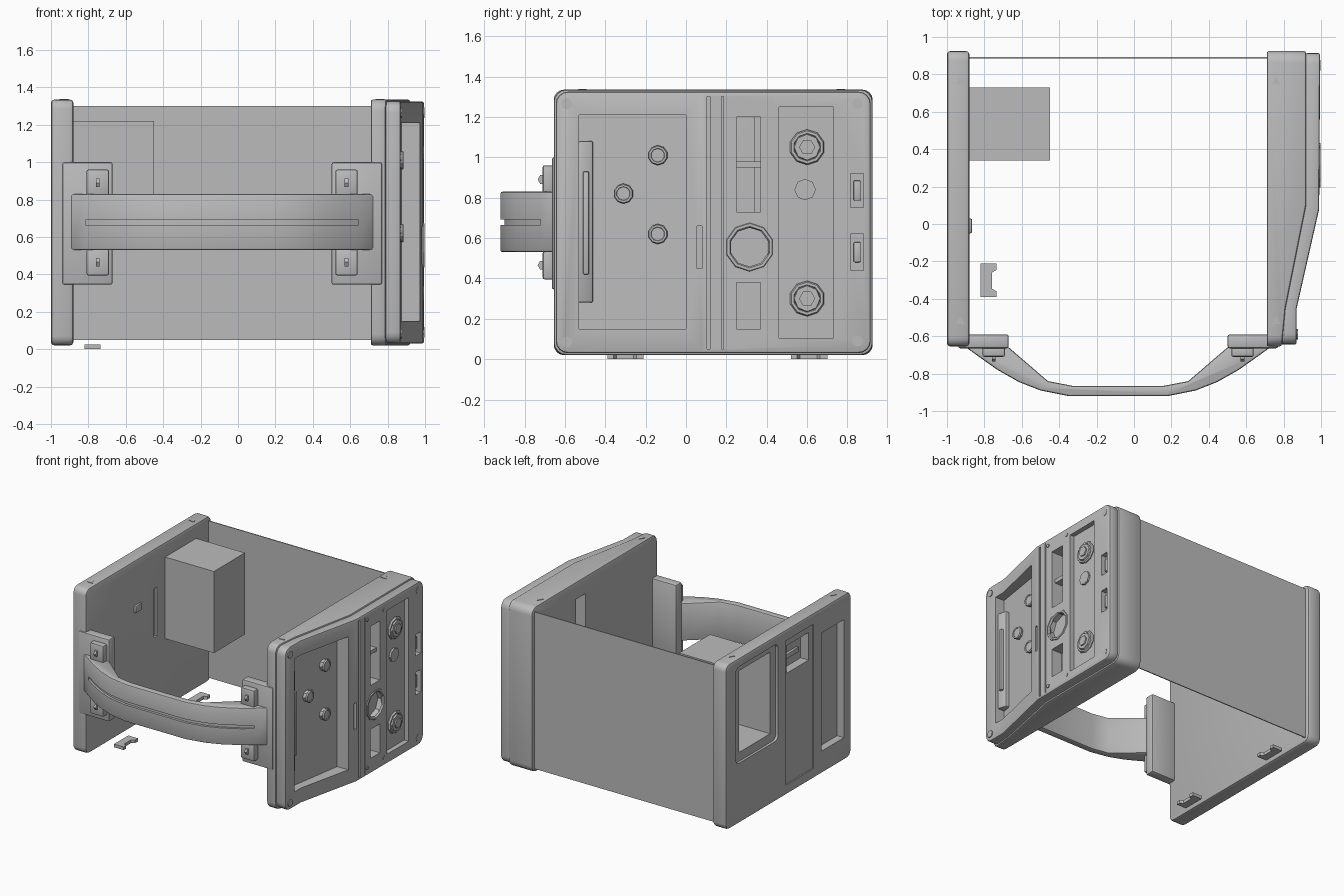
import bpy, bmesh, math
from mathutils import Matrix

cube = bpy.data.objects.get("Cube")
if cube:
    bpy.data.objects.remove(cube, do_unlink=True)

grey = bpy.data.materials.new("plain_grey")
grey.use_nodes = True
grey.diffuse_color = (0.5, 0.5, 0.5, 1)
grey.node_tree.nodes["Principled BSDF"].inputs["Base Color"].default_value = (0.5, 0.5, 0.5, 1)


def finish(name, bm):
    bmesh.ops.recalc_face_normals(bm, faces=bm.faces)
    mesh = bpy.data.meshes.new(name)
    bm.to_mesh(mesh)
    bm.free()
    mesh.materials.append(grey)
    obj = bpy.data.objects.new(name, mesh)
    bpy.context.collection.objects.link(obj)
    return obj


def select(obj):
    bpy.ops.object.select_all(action="DESELECT")
    obj.select_set(True)
    bpy.context.view_layer.objects.active = obj


def prism(name, outline, z0, z1, corner=0, bevel=0):
    """Extrude an xy outline upward; corner rounds the edges running along x."""
    bm = bmesh.new()
    face = bm.faces.new([bm.verts.new((x, y, z0)) for x, y in outline])
    ext = bmesh.ops.extrude_face_region(bm, geom=[face])
    top = [v for v in ext["geom"] if isinstance(v, bmesh.types.BMVert)]
    bmesh.ops.translate(bm, verts=top, vec=(0, 0, z1 - z0))
    if corner:
        edges = [e for e in bm.edges
                 if abs((e.verts[0].co - e.verts[1].co).normalized().x) > 0.99]
        bmesh.ops.bevel(bm, geom=edges, offset=corner, segments=4,
                        profile=0.5, affect="EDGES")
    obj = finish(name, bm)
    if bevel:
        mod = obj.modifiers.new("soft_edges", "BEVEL")
        mod.width, mod.segments, mod.limit_method = bevel, 2, "ANGLE"
        mod.angle_limit = math.radians(40)
        select(obj)
        bpy.ops.object.modifier_apply(modifier=mod.name)
    return obj


def box(name, x, y, z, corner=0, bevel=0):
    outline = [(x[0], y[0]), (x[1], y[0]), (x[1], y[1]), (x[0], y[1])]
    return prism(name, outline, z[0], z[1], corner, bevel)


def disc(name, x, y, z, radius, depth, sides=8, axis="Y", taper=1.0):
    bm = bmesh.new()
    matrix = Matrix.Translation((x, y, z)) @ Matrix.Rotation(math.pi / 2, 4, "Y")
    if axis == "Z":
        matrix = Matrix.Translation((x, y, z))
    bmesh.ops.create_cone(bm, cap_ends=True, segments=sides, radius1=radius,
                          radius2=radius * taper, depth=depth, matrix=matrix)
    return finish(name, bm)


def ring(name, x, y, z, radius, thick):
    bpy.ops.mesh.primitive_torus_add(major_segments=10, minor_segments=6, location=(x, y, z),
                                     rotation=(0, math.pi / 2, 0),
                                     major_radius=radius, minor_radius=thick)
    obj = bpy.context.object
    obj.name = name
    obj.data.materials.append(grey)


def cut(targets, cutters):
    for obj in targets:
        for cutter in cutters:
            mod = obj.modifiers.new("cut", "BOOLEAN")
            mod.operation, mod.solver, mod.object = "DIFFERENCE", "EXACT", cutter
            select(obj)
            bpy.ops.object.modifier_apply(modifier=mod.name)
    for cutter in cutters:
        bpy.data.objects.remove(cutter, do_unlink=True)


def cover_x(y):
    """Outer surface of the slanted control panel."""
    return 0.87 + 0.12 * min(max((y + 0.45) / 0.53, 0), 1)


def floor_x(y):
    return 0.79 + 0.16 * (y + 0.53)


# Control panel on the left: base shell and cover
base = prism("control_panel_base", [(0.71, -0.655), (0.79, -0.655), (0.81, -0.45), (0.92, 0.1),
             (0.92, 0.925), (0.71, 0.925)], 0.02, 1.335, 0.06, 0.012)
cover = prism("control_panel_cover", [(0.785, -0.645), (0.87, -0.645), (0.87, -0.45),
              (0.99, 0.08), (0.995, 0.915), (0.915, 0.915), (0.915, 0.1), (0.8, -0.46)],
              0.03, 1.325, 0.06, 0.012)
OUT = 1.2
cut([base, cover], [
    prism("cutter", [(floor_x(-0.53), -0.53), (floor_x(0), 0), (OUT, 0), (OUT, -0.53)], 0.15, 1.21),
    box("cutter", (0.6, OUT), (0.25, 0.37), (0.73, 1.2)),
    box("cutter", (0.9, OUT), (0.25, 0.37), (0.15, 0.38)),
    disc("cutter", 1.03, 0.315, 0.555, 0.105, 0.18),
    box("cutter", (0.955, OUT), (0.46, 0.73), (0.105, 1.25)),
    box("cutter", (0.95, OUT), (0.815, 0.88), (0.75, 0.92)),
    box("cutter", (0.95, OUT), (0.815, 0.88), (0.44, 0.62)),
    box("cutter", (0.95, OUT), (0.055, 0.08), (0.45, 0.66)),
    box("cutter", (0.98, OUT), (0.105, 0.12), (0.05, 1.3)),
    box("cutter", (0.98, OUT), (0.175, 0.185), (0.05, 1.3))])

# Fittings in the control panel
for i, (y, z) in enumerate([(-0.14, 1.01), (-0.31, 0.82), (-0.14, 0.62)]):
    disc(f"recess_bolt_{i}", floor_x(y) + 0.01, y, z, 0.045, 0.04)
    ring(f"recess_bolt_rim_{i}", floor_x(y) + 0.025, y, z, 0.04, 0.01)
latch = prism("recess_latch", [(0.77, -0.535), (0.85, -0.535), (0.83, -0.46), (0.77, -0.46)],
              0.28, 1.08, 0, 0.01)
box("latch_rod", (0.82, 0.86), (-0.51, -0.48), (0.42, 0.93), 0, 0.006)
box("slot_bar", (0.9, 0.96), (0.25, 0.37), (0.95, 0.98))
ring("port_rim", 0.985, 0.315, 0.555, 0.11, 0.014)
for z, name in ((1.05, "upper"), (0.3, "lower")):
    disc(name + "_knob", 0.965, 0.6, z, 0.075, 0.04, 8, "Y", 0.85)
    disc(name + "_knob_cap", 0.985, 0.6, z, 0.04, 0.02, 6)
    ring(name + "_knob_rim", 0.965, 0.6, z, 0.075, 0.013)
disc("middle_button", 0.96, 0.59, 0.84, 0.053, 0.02, 8)
for z in (0.835, 0.53):
    box("side_toggle", (0.94, 0.975), (0.83, 0.865), (z - 0.05, z + 0.05), 0, 0.006)
for y, z in ((-0.59, 1.265), (-0.59, 0.085), (0.85, 1.265), (0.85, 0.09),
             (0.21, 1.27), (0.21, 0.09), (0.42, 1.27), (0.42, 0.09)):
    big = y < 0 or y > 0.8
    disc("cover_screw", cover_x(y), y, z, 0.028 if big else 0.014, 0.014)

# Plain panel on the right with window, door and grip recess
side = box("right_panel", (-1.0, -0.88), (-0.655, 0.925), (0.02, 1.335), 0.05, 0.018)
cut([side], [
    box("cutter", (-1.2, -0.98), (0.27, 0.8), (0.5, 1.27), 0.04),
    box("cutter", (-1.2, -0.7), (0.34, 0.73), (0.57, 1.22)),
    box("cutter", (-1.2, -0.99), (-0.18, 0.17), (0.1, 1.25)),
    box("cutter", (-1.2, -0.92), (-0.13, 0.15), (0.98, 1.2)),
    box("cutter", (-1.2, -0.94), (-0.56, -0.28), (0.2, 1.14)),
    box("cutter", (-0.9, -0.7), (0.2, 0.24), (0.63, 1.02))])
box("inner_stud", (-0.89, -0.865), (-0.05, 0.03), (0.92, 0.98), 0, 0.01)
box("door_latch", (-0.94, -0.91), (-0.08, 0.1), (1.05, 1.09), 0, 0.006)

# Window housing, open toward the outside
housing = box("window_housing", (-0.89, -0.45), (0.34, 0.73), (0.57, 1.22))
bm = bmesh.new()
bm.from_mesh(housing.data)
bmesh.ops.delete(bm, geom=[f for f in bm.faces if f.normal.x < -0.9], context="FACES_ONLY")
bm.to_mesh(housing.data)
bm.free()

# Thin back sheet
box("back_sheet", (-0.885, 0.715), (0.886, 0.894), (0.05, 1.3))

# Small marks on the panel tops
for x in (-0.93, 0.76):
    for y in (-0.52, 0.76):
        disc("top_mark", x, y, 1.335, 0.028, 0.008, 3, "Z")

# Carrying handle, mirrored about its own middle
MID = -0.085
outer = [(0.82, -0.655), (0.73, -0.72), (0.645, -0.78), (0.53, -0.845), (0.415, -0.89), (0.265, -0.92)]
inner = [(0.59, -0.655), (0.375, -0.84), (0.245, -0.865)]


def both(path):
    return [(MID - x, y) for x, y in path] + [(MID + x, y) for x, y in reversed(path)]


handle = prism("handle", both(outer) + both(inner)[::-1], 0.53, 0.83, 0, 0.012)
groove = [(x, y + 0.02) for x, y in both(outer[1:])]
cut([handle], [prism("cutter", groove + [(MID + 0.72, -1.2), (MID - 0.72, -1.2)], 0.665, 0.692)])

# Handle pads and their clips
for sign, name in ((-1, "right"), (1, "left")):
    xs = sorted((MID + sign * 0.585, MID + sign * 0.855))
    box(name + "_handle_pad", xs, (-0.665, -0.59), (0.345, 1.0), 0, 0.012)
    xs = sorted((MID + sign * 0.605, MID + sign * 0.725))
    for z in (0.395, 0.82):
        box(name + "_pad_clip", xs, (-0.71, -0.65), (z, z + 0.14), 0, 0.01)
        disc(name + "_clip_stud", sum(xs) / 2, -0.71, z + 0.07, 0.025, 0.02, 6)

# Flat floor clips
for y in (-0.3, 0.61):
    shape = [(-0.82, -0.09), (-0.735, -0.09), (-0.735, -0.06), (-0.76, -0.045),
             (-0.76, 0.04), (-0.735, 0.055), (-0.735, 0.09), (-0.82, 0.09)]
    prism("floor_clip", [(x, y + dy) for x, dy in shape], 0, 0.025)

# Soft shading with sharp edges kept
bpy.ops.object.select_all(action="DESELECT")
for obj in bpy.context.scene.objects:
    if obj.type == "MESH":
        obj.select_set(True)
        bpy.context.view_layer.objects.active = obj
bpy.ops.object.shade_smooth_by_angle(angle=math.radians(30))
